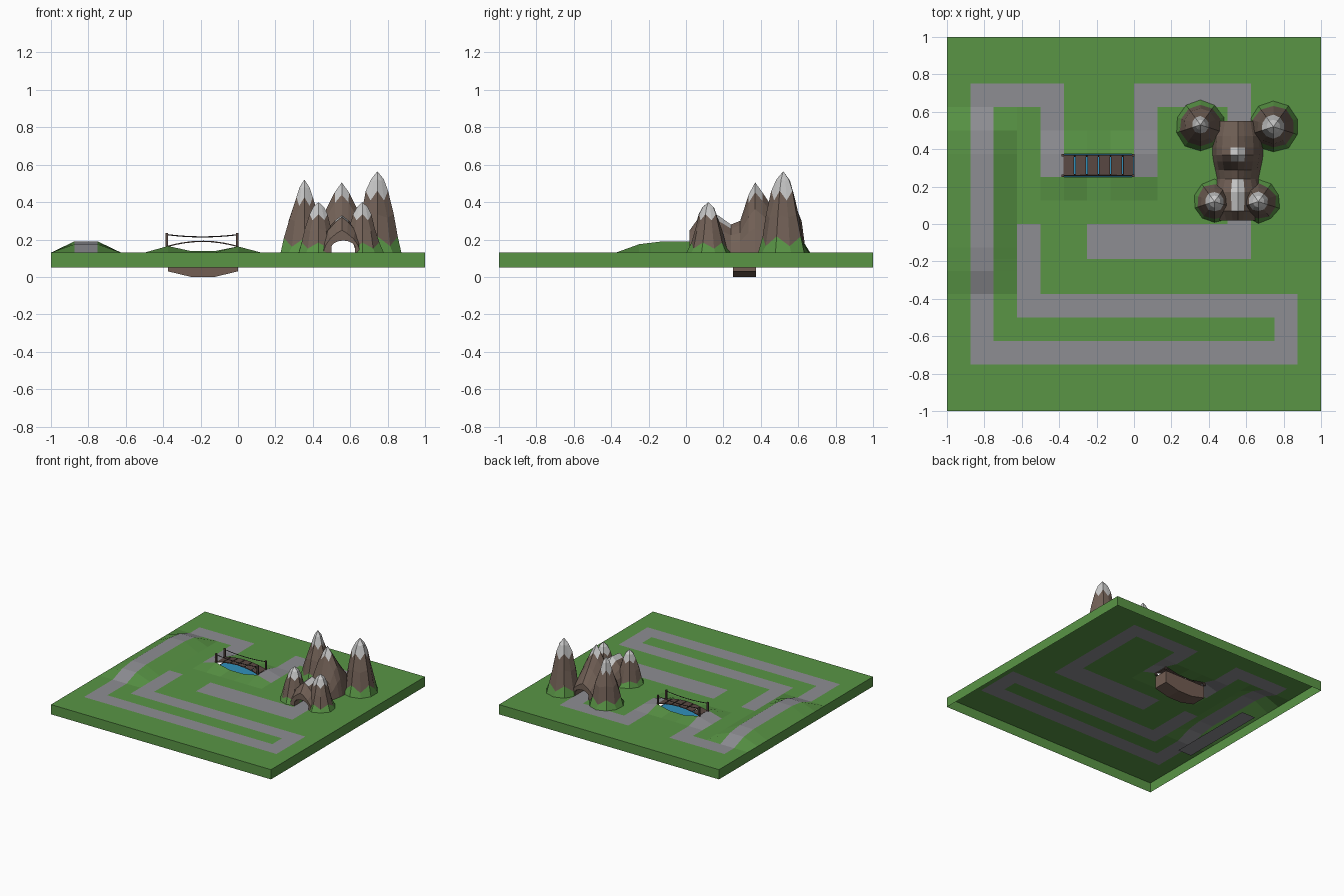
import bpy, bmesh, math, random
from mathutils import Vector

if "Cube" in bpy.data.objects:
    bpy.data.objects.remove(bpy.data.objects["Cube"])
random.seed(4)

G = 0.13   # ground level


def mat(name, rgb):
    m = bpy.data.materials.new(name)
    m.diffuse_color = (*rgb, 1)
    m.use_nodes = True
    m.node_tree.nodes["Principled BSDF"].inputs["Base Color"].default_value = m.diffuse_color
    return m


GRASS = mat("grass", (0.10, 0.30, 0.06))
PATH = mat("path", (0.27, 0.27, 0.29))
ROCK = mat("rock", (0.17, 0.12, 0.095))
SNOW = mat("snow", (0.62, 0.62, 0.62))
WATER = mat("water", (0.03, 0.28, 0.50))
WOOD = mat("wood", (0.10, 0.065, 0.055))
EARTH = mat("earth", (0.17, 0.11, 0.085))
ROPE = mat("rope", (0.04, 0.03, 0.03))


def finish(name, bm, mats, normals=True):
    if normals:
        bmesh.ops.recalc_face_normals(bm, faces=bm.faces)
    me = bpy.data.meshes.new(name)
    bm.to_mesh(me)
    bm.free()
    for m in mats:
        me.materials.append(m)
    ob = bpy.data.objects.new(name, me)
    bpy.context.collection.objects.link(ob)
    return ob


def lerp_table(t, table):
    for (a, va), (b, vb) in zip(table, table[1:]):
        if a <= t <= b:
            return va + (vb - va) * (t - a) / (b - a)
    return 0


# Path rectangles: x0, x1, y0, y1
ROADS = [(-.875, -.75, -.75, .75), (-.875, -.375, .625, .75), (-.5, -.375, .25, .75),
         (0, .125, .25, .75), (0, .625, .625, .75), (.5, .625, -.1875, .75),
         (-.25, .625, -.1875, 0), (-.625, -.5, -.5, 0), (-.625, .875, -.5, -.375),
         (.75, .875, -.75, -.375), (-.875, .875, -.75, -.625)]
# Peaks: x, y, base radius, top height, sharpness
PEAKS = [(.355, .53, .135, .52, .75), (.745, .52, .138, .565, 1),
         (.43, .12, .115, .40, 1), (.665, .12, .115, .40, 1)]


def height(x, y):
    # long hill on the left, and banks at both ends of the bridge
    hill = (lerp_table(x, [(-1, 0), (-.875, 1), (-.75, 1), (-.625, 0)]) *
            lerp_table(y, [(-.375, 0), (-.25, .045), (-.125, .06), (.375, .06), (.5, .045), (.625, 0)]))
    bank = (lerp_table(x, [(-.5, 0), (-.375, .035), (-.25, .008), (-.125, .008), (0, .033), (.125, 0)]) *
            lerp_table(y, [(.125, 0), (.25, 1), (.375, 1), (.5, 0)]))
    return G + hill + bank


# Terrain sheet with skirt, holes at the pond and under the peaks
bm = bmesh.new()
xs = [-1 + i / 8 for i in range(17)]
ys = sorted(xs + [-.1875])
grid = {(x, y): bm.verts.new((x, y, height(x, y))) for x in xs for y in ys}
for x0, x1 in zip(xs, xs[1:]):
    for y0, y1 in zip(ys, ys[1:]):
        cx, cy = (x0 + x1) / 2, (y0 + y1) / 2
        road = any(a < cx < b and c < cy < d for a, b, c, d in ROADS)
        pond = -.375 < cx < 0 and .25 < cy < .375
        under = any(math.hypot(cx - p[0], cy - p[1]) < .05 for p in PEAKS)
        if pond or (under and not road):
            continue
        f = bm.faces.new([grid[k] for k in ((x0, y0), (x1, y0), (x1, y1), (x0, y1))])
        f.material_index = int(road)
rim = [(x, -1) for x in xs] + [(1, y) for y in ys[1:]]
rim += [(x, 1) for x in xs[-2::-1]] + [(-1, y) for y in ys[-2:0:-1]]
low = [bm.verts.new((x, y, .05)) for x, y in rim]
for i in range(len(rim)):
    j = (i + 1) % len(rim)
    bm.faces.new((low[i], low[j], grid[rim[j]], grid[rim[i]]))
finish("terrain", bm, [GRASS, PATH], False)

# Flat panel under the hill path
bm = bmesh.new()
bm.faces.new([bm.verts.new((x, y, .046)) for x, y in
              ((-.875, -.375), (-.75, -.375), (-.75, .375), (-.875, .375))])
finish("hill_underside", bm, [PATH])

# Pond basin: curved floor with side walls
bm = bmesh.new()
prof = [(-.375, G), (-.375, .03), (-.25, 0), (-.125, 0), (0, .03), (0, G)]
front = [bm.verts.new((x, .25, z)) for x, z in prof]
back = [bm.verts.new((x, .375, z)) for x, z in prof]
for i in range(5):
    bm.faces.new((front[i], front[i + 1], back[i + 1], back[i]))
bm.faces.new(front)
bm.faces.new(back[::-1])
finish("pond_basin", bm, [EARTH])

# Water surface
bm = bmesh.new()
bm.faces.new([bm.verts.new((x, y, .125)) for x, y in
              ((-.375, .25), (0, .25), (0, .375), (-.375, .375))])
finish("water", bm, [WATER])


# Peaks: zigzag rings of grass, rock and snow
def peak(name, cx, cy, R, top, sharp, n=10):
    bm = bmesh.new()
    H = top - G
    rings = [(1, 0, 0), (.82, .14, .06), (.64, .45, .02), (.45 * sharp, .70, .06), (.27 * sharp, .89, .01)]
    loops = []
    for k, (r, t, zig) in enumerate(rings):
        loop = []
        for i in range(n):
            a = 2 * math.pi * (i + .5) / n
            rr = R * r * (1 + random.uniform(-.05, .05))
            x, y = cx + rr * math.cos(a), cy + rr * math.sin(a)
            z = G + H * (t + (zig if i % 2 else -zig))
            if z < .22 and .5 < x < .625:      # keep the tunnel clear
                x = .5 if cx < .56 else .625
            loop.append(bm.verts.new((x, y, z)))
        loops.append(loop)
    for k in range(len(loops) - 1):
        for i in range(n):
            j = (i + 1) % n
            f = bm.faces.new((loops[k][i], loops[k][j], loops[k + 1][j], loops[k + 1][i]))
            f.material_index = (0, 1, 1, 2)[k]
    tip = bm.verts.new((cx, cy, top))
    for i in range(n):
        bm.faces.new((loops[-1][i], loops[-1][(i + 1) % n], tip)).material_index = 2
    finish(name, bm, [GRASS, ROCK, SNOW])


for i, p in enumerate(PEAKS):
    peak(f"peak_{i + 1}", *p)

# Tunnel mountain: loft of outer sections along y over an inner arch
bm = bmesh.new()
stations = [(.02, .10, .25), (.07, .12, .32), (.17, .13, .33), (.24, .11, .28), (.29, .12, .30),
            (.335, .13, .44), (.37, .135, .505), (.41, .135, .45), (.47, .13, .36), (.55, .11, .25)]
shape = [(-1, 0), (-.85, .35), (-.62, .62), (-.28, .86), (0, 1), (.28, .86), (.62, .62), (.85, .35), (1, 0)]
arch = [(-.0625, G), (-.0625, .165), (-.05, .18), (-.03, .19), (0, .195),
        (.03, .19), (.05, .18), (.0625, .165), (.0625, G)]
TX = .555
outer, inner = [], []
for y, w, top in stations:
    outer.append([bm.verts.new((TX + s * w, y, G + t * (top - G))) for s, t in shape])
    inner.append([bm.verts.new((.5625 + x, y, z)) for x, z in arch])
for k in range(len(stations) - 1):
    for i in range(8):
        f = bm.faces.new((outer[k][i], outer[k][i + 1], outer[k + 1][i + 1], outer[k + 1][i]))
        c = f.calc_center_median()
        f.material_index = int(c.z > (.285 if c.y < .22 else .40))
        bm.faces.new((inner[k][i], inner[k + 1][i], inner[k + 1][i + 1], inner[k][i + 1]))
for k in (0, -1):
    for i in range(8):
        bm.faces.new((outer[k][i], inner[k][i], inner[k][i + 1], outer[k][i + 1]))
finish("tunnel_mountain", bm, [ROCK, SNOW])


# Bridge: arched planks, posts and sagging ropes
def box(name, centre, size, m, tilt=0):
    bm = bmesh.new()
    bmesh.ops.create_cube(bm, size=1)
    bmesh.ops.scale(bm, vec=size, verts=bm.verts)
    ob = finish(name, bm, [m])
    ob.location = centre
    ob.rotation_euler = (0, tilt, 0)


def deck(x):
    return .19 - .028 * ((x + .19) / .19) ** 2


for i in range(6):
    x = -.348 + i * .0635
    slope = (deck(x + .01) - deck(x - .01)) / .02
    box(f"plank_{i + 1}", (x, .3125, deck(x)), (.057, .105, .006), WOOD, -math.atan(slope))


def rope(name, pts, r):
    cu = bpy.data.curves.new(name, "CURVE")
    cu.dimensions = "3D"
    cu.bevel_depth = r
    cu.bevel_resolution = 0
    sp = cu.splines.new("POLY")
    sp.points.add(len(pts) - 1)
    for p, q in zip(sp.points, pts):
        p.co = (*q, 1)
    cu.materials.append(ROPE)
    bpy.context.collection.objects.link(bpy.data.objects.new(name, cu))


for side, y in (("front", .258), ("back", .368)):
    for end, x in (("left", -.38), ("right", -.003)):
        box(f"post_{side}_{end}", (x, y, .188), (.013, .013, .094), WOOD)
    line = [-.38 + .377 * i / 8 for i in range(9)]
    rope(f"handrail_{side}", [(x, y, .214 + .012 * ((x + .19) / .19) ** 2) for x in line], .003)
    rope(f"deck_rope_{side}", [(x, y + (.006 if y < .3 else -.006), deck(x)) for x in line], .003)
